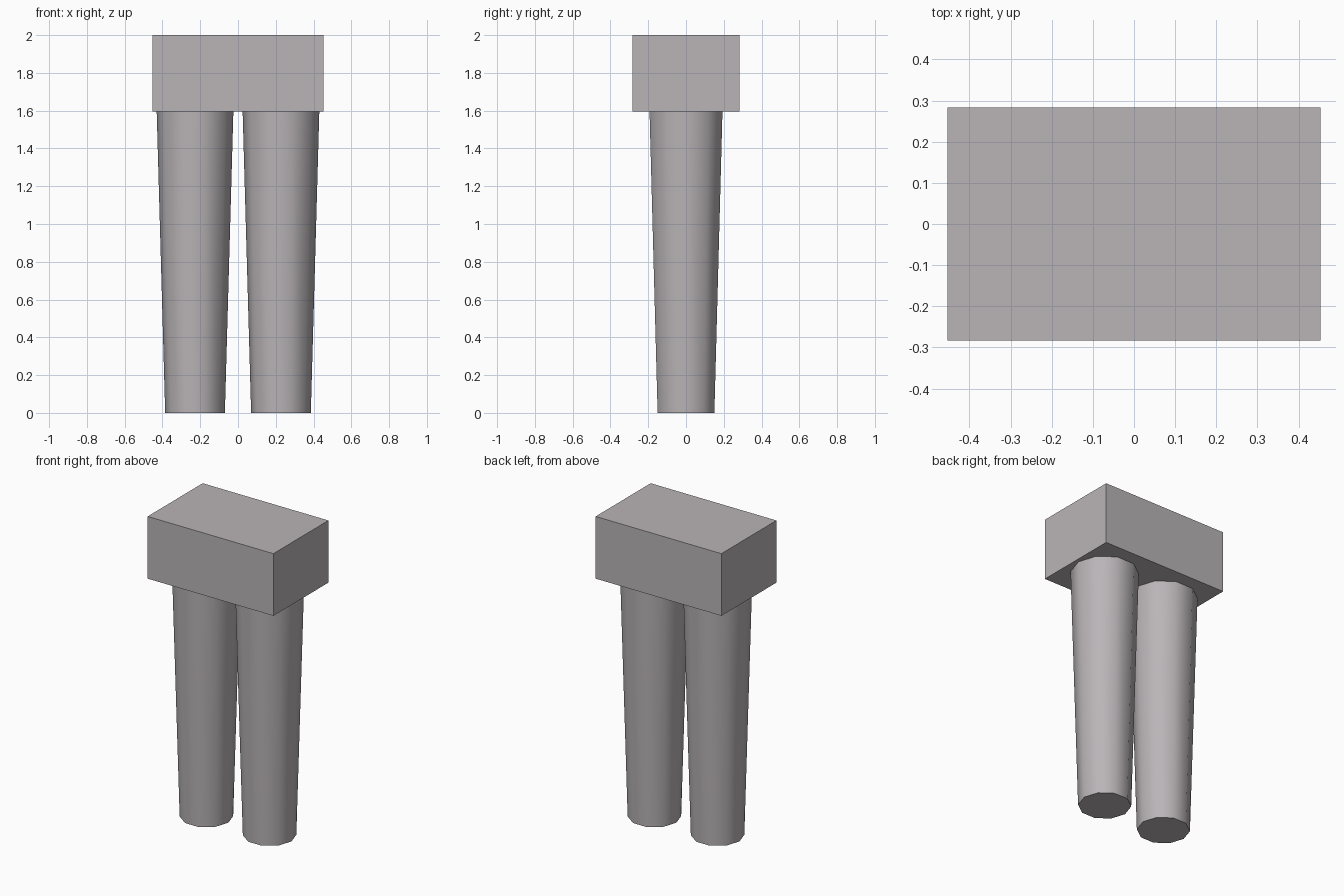
import bpy
import math

cube = bpy.data.objects.get("Cube")
if cube:
    bpy.data.objects.remove(cube, do_unlink=True)

# Single warm grey material
grey = bpy.data.materials.new("warm_grey")
grey.use_nodes = True
colour = (0.49, 0.46, 0.475, 1.0)
grey.diffuse_color = colour
grey.node_tree.nodes["Principled BSDF"].inputs["Base Color"].default_value = colour

BLOCK_BOTTOM = 1.595


def finish(name):
    obj = bpy.context.object
    obj.name = name
    obj.data.materials.append(grey)
    return obj


# Upper block
bpy.ops.mesh.primitive_cube_add(size=1, location=(0, 0, (2 + BLOCK_BOTTOM) / 2))
block = finish("upper_block")
block.scale = (0.906, 0.566, 2 - BLOCK_BOTTOM)
bpy.ops.object.transform_apply(location=False, rotation=False, scale=True)

# Tapered ten-sided legs, with corners pointing along x
for side, sign in (("left", 1), ("right", -1)):
    bpy.ops.mesh.primitive_cone_add(
        vertices=10, radius1=0.158, radius2=0.203, depth=BLOCK_BOTTOM,
        location=(sign * 0.2275, 0, BLOCK_BOTTOM / 2), rotation=(0, 0, math.pi / 2))
    finish(side + "_leg")
    bpy.ops.object.transform_apply(location=False, rotation=True, scale=False)
    bpy.ops.object.shade_smooth_by_angle(angle=math.radians(45))
